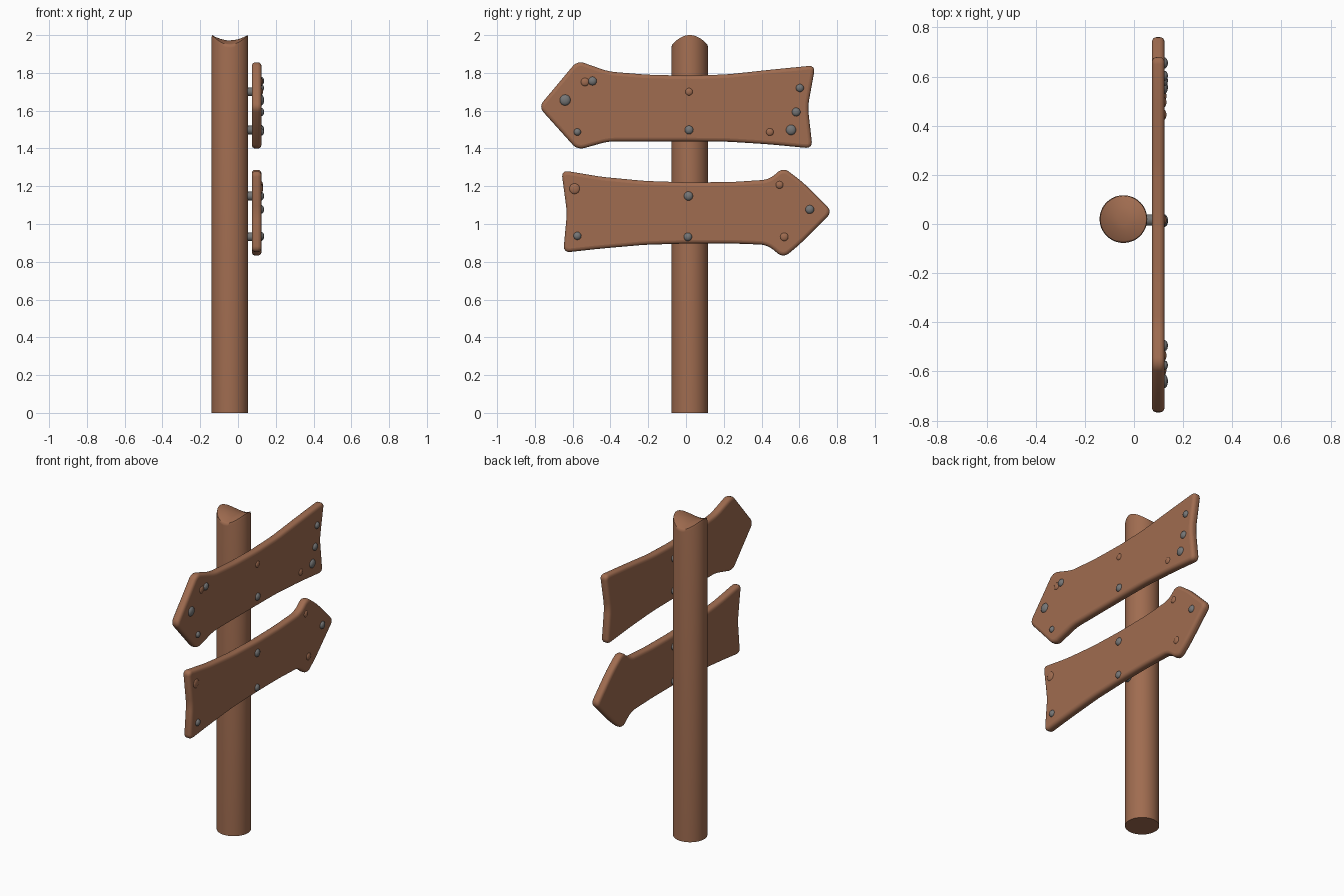
import bpy, bmesh, math
from mathutils import Matrix

cube = bpy.data.objects.get("Cube")
if cube:
    bpy.data.objects.remove(cube, do_unlink=True)


def material(name, color):
    m = bpy.data.materials.new(name)
    m.use_nodes = True
    m.diffuse_color = color
    m.node_tree.nodes["Principled BSDF"].inputs["Base Color"].default_value = color
    return m


wood = material("brown wood", (0.35, 0.15, 0.08, 1))
metal = material("grey metal", (0.18, 0.18, 0.18, 1))


def finish(bm, name, mat, angle=40):
    bmesh.ops.recalc_face_normals(bm, faces=bm.faces)
    mesh = bpy.data.meshes.new(name)
    bm.to_mesh(mesh)
    bm.free()
    obj = bpy.data.objects.new(name, mesh)
    bpy.context.collection.objects.link(obj)
    mesh.materials.append(mat)
    bpy.ops.object.select_all(action="DESELECT")
    obj.select_set(True)
    bpy.context.view_layer.objects.active = obj
    bpy.ops.object.shade_smooth_by_angle(angle=math.radians(angle))
    return obj


# Post: round log with a saddle-shaped top
POST_X, POST_Y, RADIUS, SIDES = -0.043, 0.02, 0.097, 48


def post_ring(bm, scale, height):
    ring = []
    for i in range(SIDES):
        a = 2 * math.pi * i / SIDES
        c, s = scale * math.cos(a), scale * math.sin(a)
        ring.append(bm.verts.new((POST_X + RADIUS * c, POST_Y + RADIUS * s, height(c, s))))
    return ring


def saddle(c, s):
    return 1.972 + 0.03 * c * c - 0.024 * s * s


bm = bmesh.new()
rings = [post_ring(bm, 1, lambda c, s: 0),
         post_ring(bm, 1, lambda c, s: saddle(c, s) - 0.015)]
for scale in (0.97, 0.9, 0.75, 0.5, 0.25):
    rings.append(post_ring(bm, scale, saddle))
for low, high in zip(rings, rings[1:]):
    for i in range(SIDES):
        j = (i + 1) % SIDES
        bm.faces.new((low[i], low[j], high[j], high[i]))
bm.faces.new(rings[0])
bm.faces.new(rings[-1])
finish(bm, "post", wood, 60)

# Boards: arrow outlines in (y, z), with rounded corners and soft rims
BACK, FRONT = 0.073, 0.124


def board(name, outline):
    bm = bmesh.new()
    verts = [bm.verts.new((BACK, y, z)) for y, z in outline]
    bm.faces.new(verts)
    bmesh.ops.bevel(bm, geom=verts, offset=0.035, segments=4, profile=0.5,
                    affect="VERTICES", clamp_overlap=True)
    grown = bmesh.ops.extrude_face_region(bm, geom=bm.faces[:])
    for v in grown["geom"]:
        if isinstance(v, bmesh.types.BMVert):
            v.co.x = FRONT
    obj = finish(bm, name, wood, 60)
    soft = obj.modifiers.new("soft rim", "BEVEL")
    soft.width = 0.019
    soft.segments = 4
    soft.limit_method = "ANGLE"
    soft.angle_limit = math.radians(60)
    soft.use_clamp_overlap = False


board("upper_board", [
    (-0.78, 1.62), (-0.575, 1.865), (-0.41, 1.807), (-0.2, 1.79), (0.015, 1.785),
    (0.22, 1.792), (0.45, 1.817), (0.685, 1.84), (0.645, 1.62), (0.67, 1.4),
    (0.44, 1.422), (0.22, 1.436), (0.015, 1.438), (-0.2, 1.438), (-0.41, 1.438),
    (-0.575, 1.392)])
board("lower_board", [
    (-0.66, 1.285), (-0.45, 1.25), (-0.22, 1.228), (0.015, 1.22), (0.24, 1.222),
    (0.44, 1.235), (0.515, 1.3), (0.62, 1.22), (0.775, 1.065), (0.6, 0.89),
    (0.515, 0.82), (0.43, 0.89), (0.24, 0.897), (0.015, 0.897), (-0.22, 0.89),
    (-0.45, 0.87), (-0.65, 0.848), (-0.63, 1.06)])


# Nail heads and knots: shallow domes on the front of the boards
def dome(name, y, z, radius, height, mat):
    bm = bmesh.new()
    place = Matrix.Translation((FRONT - 0.002, y, z)) @ Matrix.Diagonal((height, radius, radius, 1))
    bmesh.ops.create_uvsphere(bm, u_segments=20, v_segments=12, radius=1, matrix=place)
    finish(bm, name, mat, 80)


nails = [(-0.64, 1.656, 0.029), (-0.495, 1.757, 0.023), (-0.575, 1.487, 0.019),
         (0.016, 1.498, 0.023), (0.556, 1.498, 0.027), (0.583, 1.593, 0.023),
         (0.603, 1.72, 0.021), (0.013, 1.148, 0.024), (-0.575, 0.937, 0.021),
         (0.01, 0.932, 0.022), (0.655, 1.077, 0.023)]
for n, (y, z, r) in enumerate(nails, 1):
    dome(f"nail_head_{n}", y, z, r, 0.016, metal)

knots = [(-0.535, 1.752, 0.022), (0.016, 1.7, 0.02), (0.444, 1.487, 0.02),
         (-0.59, 1.187, 0.028), (0.495, 1.207, 0.02), (0.52, 0.932, 0.022)]
for n, (y, z, r) in enumerate(knots, 1):
    dome(f"knot_{n}", y, z, r, 0.01, wood)

# Bolts joining the boards to the post
for n, z in enumerate((1.7, 1.498, 1.148, 0.932), 1):
    bm = bmesh.new()
    place = Matrix.Translation((0.06, 0.016, z)) @ Matrix.Rotation(math.pi / 2, 4, "Y")
    bmesh.ops.create_cone(bm, cap_ends=True, segments=20, radius1=0.023, radius2=0.023,
                          depth=0.05, matrix=place)
    finish(bm, f"bolt_{n}", metal)
